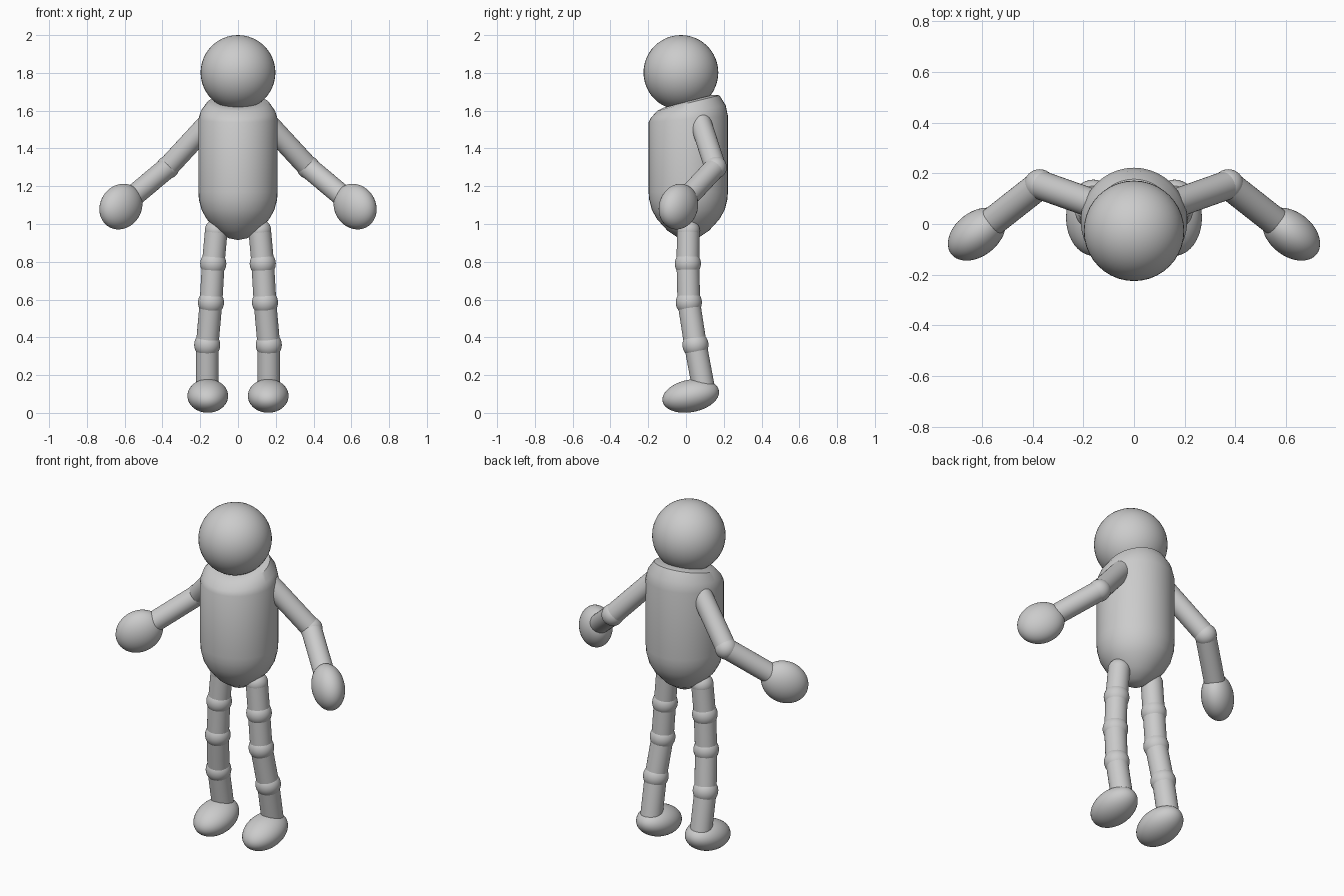
import bpy, bmesh, math
from mathutils import Vector, Matrix

if "Cube" in bpy.data.objects:
    bpy.data.objects.remove(bpy.data.objects["Cube"])

grey = bpy.data.materials.new("plain grey")
grey.diffuse_color = (0.6, 0.6, 0.6, 1)
grey.use_nodes = True
grey.node_tree.nodes["Principled BSDF"].inputs["Base Color"].default_value = grey.diffuse_color


def finish(name, bm, angle=35):
    bmesh.ops.recalc_face_normals(bm, faces=bm.faces)
    me = bpy.data.meshes.new(name)
    bm.to_mesh(me)
    bm.free()
    me.materials.append(grey)
    ob = bpy.data.objects.new(name, me)
    bpy.context.collection.objects.link(ob)
    bpy.ops.object.select_all(action='DESELECT')
    ob.select_set(True)
    bpy.context.view_layer.objects.active = ob
    bpy.ops.object.shade_smooth_by_angle(angle=math.radians(angle))
    return ob


def ellipsoid(name, centre, radii, axes=Matrix.Identity(3)):
    """Ball scaled by radii along the columns of axes."""
    bm = bmesh.new()
    m = Matrix.Translation(centre) @ axes.to_4x4() @ Matrix.Diagonal((*radii, 1))
    bmesh.ops.create_uvsphere(bm, u_segments=40, v_segments=24, radius=1, matrix=m)
    return finish(name, bm)


def rod(name, a, b, r):
    a, b = Vector(a), Vector(b)
    d = b - a
    bm = bmesh.new()
    m = Matrix.Translation((a + b) / 2) @ d.to_track_quat('Z', 'Y').to_matrix().to_4x4()
    bmesh.ops.create_cone(bm, cap_ends=True, segments=32, radius1=r, radius2=r,
                          depth=d.length, matrix=m)
    return finish(name, bm)


# Head
ellipsoid("head", (0, -0.027, 1.802), (0.198,) * 3)

# Torso: lathed rings (radius, height, forward tilt)
rings = [(0.05, 0.925, 0), (0.11, 0.965, 0), (0.165, 1.025, 0), (0.193, 1.075, 0),
         (0.207, 1.13, 0), (0.21, 1.17, 0), (0.21, 1.555, 0.08),
         (0.198, 1.595, 0.17), (0.165, 1.64, 0.25), (0.13, 1.65, 0.26)]
bm = bmesh.new()
N = 40
loops = []
for r, z, tilt in rings:
    loop = []
    for i in range(N):
        t = 2 * math.pi * i / N
        y = r * math.sin(t)
        loop.append(bm.verts.new((r * math.cos(t), y + 0.012, z + tilt * y)))
    loops.append(loop)
for lo, hi in zip(loops, loops[1:]):
    for i in range(N):
        j = (i + 1) % N
        bm.faces.new((lo[i], lo[j], hi[j], hi[i]))
tip = bm.verts.new((0, 0.012, 0.915))
for i in range(N):
    bm.faces.new((tip, loops[0][(i + 1) % N], loops[0][i]))
bm.faces.new(loops[-1])
finish("torso", bm)

for side, s in (("left", 1), ("right", -1)):
    # Arm
    shoulder = Vector((s * 0.16, 0.08, 1.53))
    elbow = Vector((s * 0.372, 0.155, 1.30))
    hand = Vector((s * 0.62, -0.04, 1.092))
    ellipsoid(side + "_shoulder", shoulder, (0.057,) * 3)
    rod(side + "_upper_arm", shoulder, elbow, 0.057)
    ellipsoid(side + "_elbow", elbow, (0.061,) * 3)
    rod(side + "_forearm", elbow, hand, 0.057)
    # Hand: long along the forearm, narrow sideways
    d = (hand - elbow).normalized()
    h = Vector((-d.y, d.x, 0)).normalized()
    axes = Matrix((d, h, d.cross(h))).transposed()
    ellipsoid(side + "_hand", hand, (0.133, 0.087, 0.115), axes)

    # Leg: chain of rods with ball joints
    chain = [(0.115, 0.012, 0.965), (0.131, 0.01, 0.79), (0.143, 0.015, 0.585),
             (0.163, 0.05, 0.36), (0.163, 0.095, 0.12)]
    chain = [(s * x, y, z) for x, y, z in chain]
    names = ("thigh_upper", "thigh_lower", "shin_upper", "shin_lower")
    for n, a, b in zip(names, chain, chain[1:]):
        rod(f"{side}_{n}", a, b, 0.06)
    for n, p, r in zip(("hip", "thigh_joint", "knee", "shin_joint"), chain,
                       (0.061, 0.069, 0.069, 0.069)):
        ellipsoid(f"{side}_{n}", p, (r,) * 3)

    # Foot, heel slightly raised
    ellipsoid(side + "_foot", (s * 0.16, 0.025, 0.09), (0.108, 0.152, 0.086),
              Matrix.Rotation(math.radians(11), 3, 'X'))
